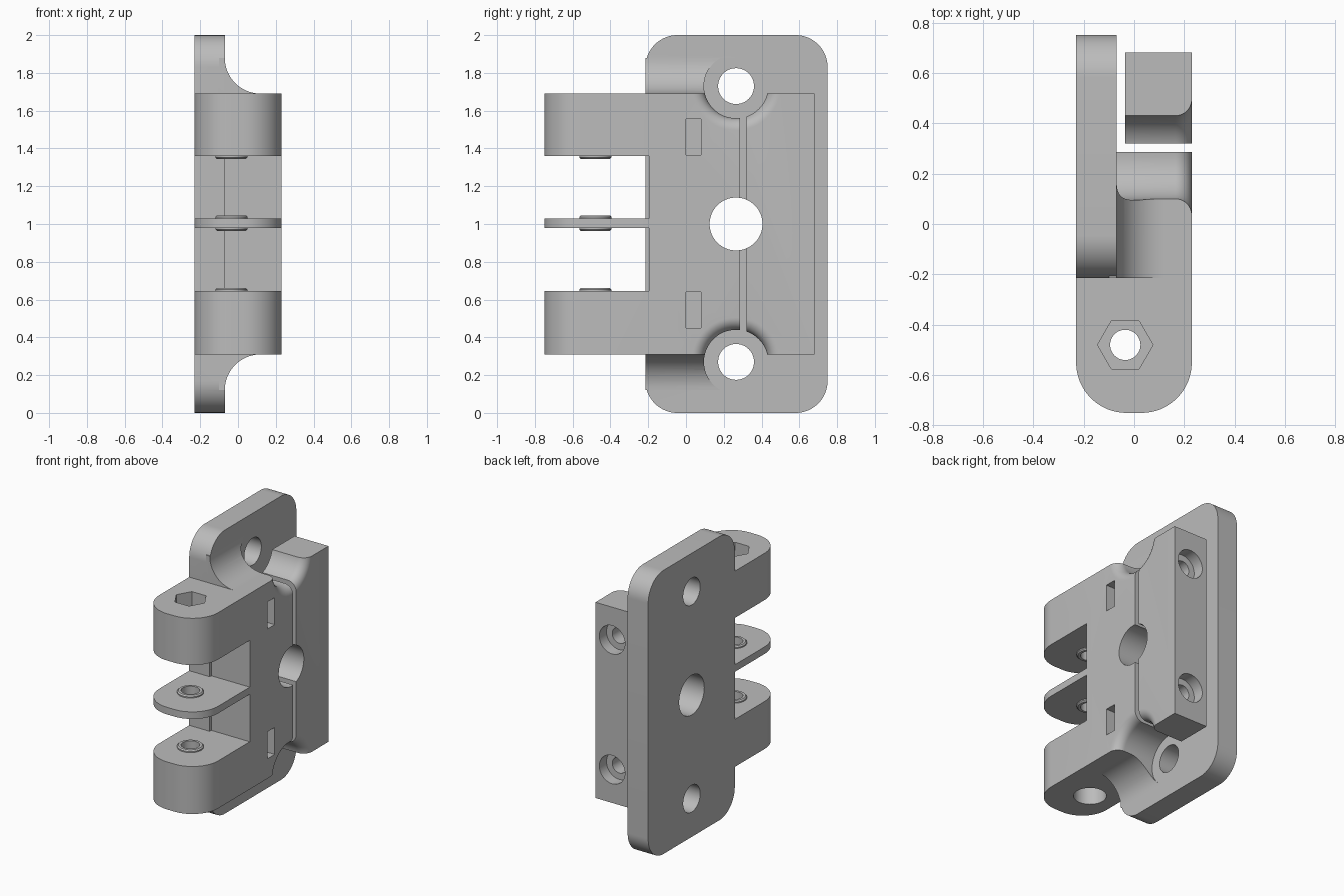
import bpy, bmesh
from math import sin, cos, pi, radians
from mathutils import Vector

cube = bpy.data.objects.get("Cube")
if cube:
    bpy.data.objects.remove(cube, do_unlink=True)

grey = bpy.data.materials.new("mid grey")
grey.use_nodes = True
grey.diffuse_color = (0.5, 0.5, 0.5, 1)
grey.node_tree.nodes["Principled BSDF"].inputs["Base Color"].default_value = (0.5, 0.5, 0.5, 1)


def add_object(name, bm):
    bmesh.ops.recalc_face_normals(bm, faces=bm.faces)
    mesh = bpy.data.meshes.new(name)
    bm.to_mesh(mesh)
    bm.free()
    mesh.materials.append(grey)
    obj = bpy.data.objects.new(name, mesh)
    bpy.context.collection.objects.link(obj)
    return obj


def arc(u, v, r, start, end, n=16):
    angles = [radians(start + (end - start) * i / n) for i in range(n + 1)]
    return [(u + r * cos(a), v + r * sin(a)) for a in angles]


def circle(u, v, r, n=48):
    return arc(u, v, r, 0, 360, n)[:-1]


def rect(u0, u1, v0, v1):
    return [(u0, v0), (u1, v0), (u1, v1), (u0, v1)]


def place(axis, u, v, t):
    return {"X": (t, u, v), "Y": (u, t, v), "Z": (u, v, t)}[axis]


def loft(name, axis, sections):
    """Join outlines (points, position along axis) into a closed solid."""
    bm = bmesh.new()
    rings = [[bm.verts.new(place(axis, u, v, t)) for u, v in pts] for pts, t in sections]
    n = len(rings[0])
    for a, b in zip(rings, rings[1:]):
        for i in range(n):
            j = (i + 1) % n
            bm.faces.new((a[i], a[j], b[j], b[i]))
    bm.faces.new(rings[0])
    bm.faces.new(rings[-1])
    return add_object(name, bm)


def prism(name, axis, pts, lo, hi):
    return loft(name, axis, [(pts, lo), (pts, hi)])


def combine(target, tool, operation="DIFFERENCE", keep=False):
    mod = target.modifiers.new("combine", "BOOLEAN")
    mod.operation, mod.solver, mod.object = operation, "EXACT", tool
    graph = bpy.context.evaluated_depsgraph_get()
    mesh = bpy.data.meshes.new_from_object(target.evaluated_get(graph))
    target.modifiers.clear()
    target.data = mesh
    if not keep:
        bpy.data.objects.remove(tool, do_unlink=True)


PIN = (-0.035, -0.48)          # hinge pin axis in x, y
BOLT_Y = 0.265                 # centre line of the plate holes
LOW, HIGH = 0.31, 1.69         # height range of the body
FACE = -0.07                   # front surface of the plate

# Hinge body with rounded knuckle ends
outline = (arc(-0.03, -0.55, 0.2, 180, 270) + arc(0.03, -0.55, 0.2, 270, 360)
           + [(0.23, 0.285), (-0.23, 0.285)])
body = prism("hinge_body", "Z", outline, LOW, HIGH)

# Gaps between the three knuckles
for z0, z1 in ((0.645, 0.98), (1.03, 1.36)):
    combine(body, prism("gap", "Z", rect(-1, 1, -1, -0.197), z0, z1))

# Backing plate with rounded corners
r = 0.17
plate_pts = (arc(-0.215 + r, r, r, 180, 270) + arc(0.75 - r, r, r, 270, 360)
             + arc(0.75 - r, 2 - r, r, 0, 90) + arc(-0.215 + r, 2 - r, r, 90, 180))
combine(body, prism("plate", "X", plate_pts, -0.23, FACE), "UNION")

# Concave fillets where the body meets the plate, above and below
fillet = [(-0.1, 1.6), (0.12, 1.6)] + arc(0.12, 1.88, 0.19, 270, 180) + [(-0.1, 1.88)]
for pts in (fillet, [(x, 2 - z) for x, z in fillet]):
    combine(body, prism("fillet", "Y", pts, -0.215, 0.285), "UNION")

# Raised bearing rings on the knuckle faces
for z, side in ((0.645, 1), (0.98, -1), (1.03, 1), (1.36, -1)):
    ring = loft("ring", "Z", [(circle(*PIN, 0.085), z - side * 0.01),
                              (circle(*PIN, 0.085), z + side * 0.008),
                              (circle(*PIN, 0.077), z + side * 0.016)])
    combine(body, ring, "UNION")

# Hinge pin bore, hexagonal recess on top and round recess below
combine(body, prism("pin_bore", "Z", circle(*PIN, 0.06), 0, 2))
combine(body, prism("hex_recess", "Z", circle(*PIN, 0.11, 6), HIGH - 0.13, 2))
combine(body, prism("round_recess", "Z", circle(*PIN, 0.105), 0, LOW + 0.13))

# Separate clamp bar
clamp = prism("clamp_bar", "Z", rect(-0.035, 0.23, 0.32, 0.68), LOW, HIGH)

# Flared bolt head clearances and the bolt holes
for z in (0.27, 1.735 - 0.005):
    steps = [(0.17, FACE)]
    steps += [(0.235 - 0.065 * cos(radians(a)), 0.165 + 0.065 * sin(radians(a)))
              for a in range(0, 91, 9)]
    steps.append((0.235, 0.4))
    tool = loft("clearance", "X", [(circle(BOLT_Y, z, rad), x) for rad, x in steps])
    combine(clamp, tool, keep=True)
    combine(body, tool)
    combine(body, prism("bolt_hole", "X", circle(BOLT_Y, z, 0.095), -1, 1))

# Large centre bore shared by body and clamp
bore = prism("centre_bore", "X", circle(BOLT_Y, 1, 0.14, 64), -1, 1)
combine(clamp, bore, keep=True)
combine(body, bore)

# Clamp screws: counterbore, shank hole and nut pocket
for z in (0.545, 1.46):
    shank = prism("shank", "Y", circle(0.1, z, 0.055), 0.04, 1)
    combine(clamp, prism("counterbore", "Y", circle(0.1, z, 0.1), 0.6, 1))
    combine(clamp, shank, keep=True)
    bpy.data.objects.remove(shank, do_unlink=True)
    combine(body, prism("body_shank", "Y", circle(0.1, z, 0.055), 0.04, 0.3))
    combine(body, prism("nut_pocket", "Z", rect(0, 1, 0, 0.08), z - 0.095, z + 0.095))

# Smooth the curved faces while keeping edges crisp
bpy.ops.object.select_all(action="DESELECT")
for obj in (body, clamp):
    obj.select_set(True)
    bpy.context.view_layer.objects.active = obj
bpy.ops.object.shade_smooth_by_angle(angle=radians(30))
